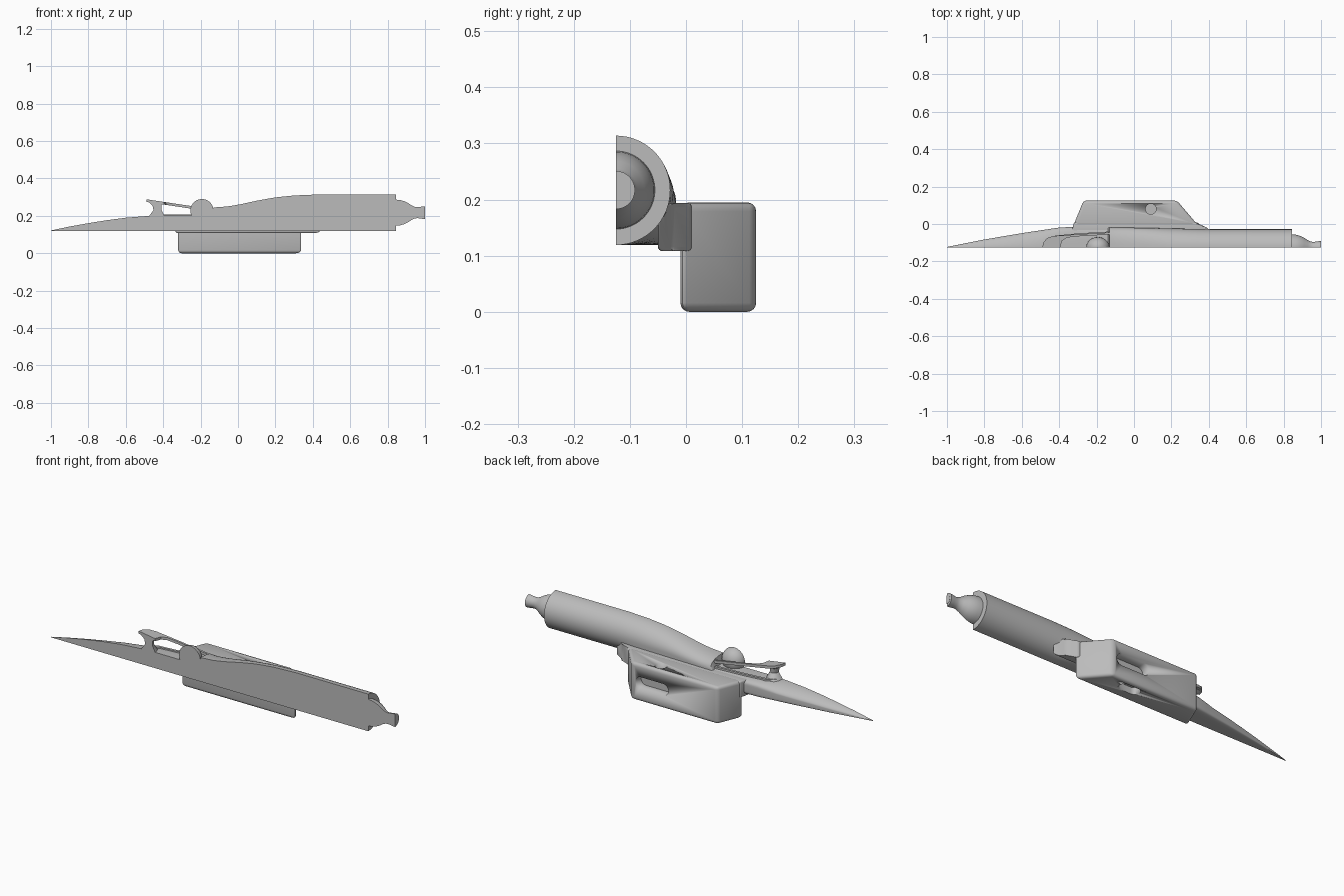
import bpy, bmesh, math

if "Cube" in bpy.data.objects:
    bpy.data.objects.remove(bpy.data.objects["Cube"])

CUT = -0.125   # flat lengthwise plane of the half hull
AXIS = 0.217   # height of the engine axis

grey = bpy.data.materials.new("light grey")
grey.use_nodes = True
grey.diffuse_color = (0.5, 0.5, 0.5, 1)
grey.node_tree.nodes["Principled BSDF"].inputs["Base Color"].default_value = (0.5, 0.5, 0.5, 1)


def finish(name, bm, smooth=True):
    bmesh.ops.recalc_face_normals(bm, faces=bm.faces)
    me = bpy.data.meshes.new(name)
    bm.to_mesh(me)
    bm.free()
    ob = bpy.data.objects.new(name, me)
    bpy.context.collection.objects.link(ob)
    me.materials.append(grey)
    if smooth:
        bpy.ops.object.select_all(action='DESELECT')
        ob.select_set(True)
        bpy.context.view_layer.objects.active = ob
        bpy.ops.object.shade_smooth_by_angle(angle=math.radians(35))
    return ob


def loft(name, rings):
    """Skin closed rings of equal length and cap both ends."""
    bm = bmesh.new()
    rows = [[bm.verts.new(p) for p in ring] for ring in rings]
    n = len(rows[0])
    for a, b in zip(rows, rows[1:]):
        for i in range(n):
            j = (i + 1) % n
            bm.faces.new((a[i], a[j], b[j], b[i]))
    bm.faces.new(rows[0])
    bm.faces.new(rows[-1])
    return finish(name, bm)


def prism(name, outline, bottom, top, bevel=0.0, smooth=True):
    """Extrude a plan outline; heights may be functions of x."""
    z = lambda h, x: h(x) if callable(h) else h
    bm = bmesh.new()
    lo = [bm.verts.new((x, y, z(bottom, x))) for x, y in outline]
    hi = [bm.verts.new((x, y, z(top, x))) for x, y in outline]
    n = len(lo)
    bm.faces.new(lo)
    bm.faces.new(hi)
    for i in range(n):
        j = (i + 1) % n
        bm.faces.new((lo[i], lo[j], hi[j], hi[i]))
    if bevel:
        bmesh.ops.bevel(bm, geom=list(bm.edges), offset=bevel, segments=4,
                        profile=0.5, affect='EDGES')
    return finish(name, bm, smooth)


def interp(table, x):
    for (x0, v0), (x1, v1) in zip(table, table[1:]):
        if x <= x1:
            return v0 + (v1 - v0) * max(0, x - x0) / (x1 - x0)
    return table[-1][1]


def half_section(x, width, bottom, mid, top, low_pow, high_pow, n=32):
    """Half superellipse with separate lower and upper roundness."""
    ring = []
    for i in range(n + 1):
        a = math.pi * (i / n - 0.5)
        p, h = (low_pow, mid - bottom) if a < 0 else (high_pow, top - mid)
        c, s = max(0, math.cos(a)), math.sin(a)
        ring.append((x, CUT + width * c ** (2 / p),
                     mid + h * math.copysign(abs(s) ** (2 / p), s)))
    return ring


# Hull: sharp wedge nose blending into a round engine barrel
width = [(-1, .002), (-.8, .042), (-.6, .076), (-.4, .106), (-.32, .11), (-.1, .107), (.4, .097)]
top = [(-1, .122), (-.9, .143), (-.8, .161), (-.7, .177), (-.6, .19), (-.5, .198), (-.4, .202),
       (-.14, .202), (-.13, .245), (-.06, .25), (0, .259), (.1, .281), (.2, .299), (.3, .309), (.42, .314)]
mid = [(-1, .121), (-.4, .168), (-.14, .175), (-.13, .19), (.1, .21), (.4, AXIS)]
xs = [-1 + .05 * i for i in range(18)] + [-.14, -.13] + [-.1 + .04 * i for i in range(14)] + [.845]
hull = []
for x in xs:
    low = interp([(-1, 8), (.05, 8), (.2, 4), (.4, 2)], x)
    high = interp([(-1, 1.5), (-.5, 1.8), (-.4, 3), (-.14, 3), (-.1, 2.4), (.2, 2)], x)
    hull.append(half_section(x, interp(width, x), .119, interp(mid, x), interp(top, x), low, high))
loft("hull", hull)

# Exhaust nozzle with a hollow tip
nozzle = [(.84, .07), (.865, .068), (.89, .061), (.91, .051), (.93, .038), (.945, .031),
          (.96, .029), (.98, .032), (1, .034)]
loft("exhaust_nozzle", [half_section(x, r, AXIS - r, AXIS, AXIS + r, 2, 2) for x, r in nozzle])
loft("exhaust_tip", [half_section(x, .022, AXIS - .022, AXIS, AXIS + .022, 2, 2) for x in (.99, 1.001)])

# Side pod and its filleted neck
pod = prism("side_pod", [(-.325, -.01), (-.27, .125), (.23, .125), (.345, -.01)], 0, .195, .016)
prism("pod_neck", [(-.335, -.05), (-.32, .01), (.335, .01), (.385, -.025), (.44, -.05)], .108, .194, .008)


# Recesses cut in the pod: side slot, upper and lower wells
def capsule(cx, cy, half, r, n=12):
    return [(cx + sx * half + r * math.cos(a), cy + r * math.sin(a))
            for sx, a0 in ((1, -math.pi / 2), (-1, math.pi / 2))
            for a in [a0 + math.pi * i / n for i in range(n + 1)]]


slot = prism("slot_cutter", capsule(.11, .1, .065, .03), -.05, .05)
slot.rotation_euler = (math.pi / 2, 0, 0)
slot.location = (0, .13, 0)
well = prism("upper_well_cutter", capsule(.09, .08, .0005, .028), .15, .25)
under = prism("lower_well_cutter", capsule(.09, .075, .03, .028), -.05, .035)
for cutter in (slot, well, under):
    cutter.hide_render = True
    cutter.hide_viewport = True
    mod = pod.modifiers.new("recess", 'BOOLEAN')
    mod.operation = 'DIFFERENCE'
    mod.solver = 'EXACT'
    mod.object = cutter

# Windscreen frame: sloping half hoop that falls toward the hull shoulder
outer = [(-.49, CUT), (-.485, -.1), (-.465, -.075), (-.43, -.064), (-.3, -.055), (-.125, -.045)]
inner = [(-.125, -.056), (-.3, -.066), (-.36, -.073), (-.385, -.09), (-.395, CUT)]
slope = lambda x: .287 - (x + .48) * .15
prism("windscreen_frame", outer + inner, lambda x: slope(x) - .014, slope)


# Strut under the windscreen, flared at both ends
strut = [(.19, -.435, .045), (.208, -.433, .036), (.23, -.43, .022), (.255, -.433, .024), (.275, -.44, .04)]
loft("windscreen_strut", [
    [(cx - r, CUT, z)] + [(cx - r * math.cos(a), CUT + 1.3 * r * math.sin(a), z)
                          for a in [math.pi * i / 12 for i in range(1, 12)]] + [(cx + r, CUT, z)]
    for z, cx, r in strut])

# Raised cockpit rim along the hull
rim_out = [(-.47, CUT), (-.46, -.09), (-.42, -.062), (-.3, -.05), (-.125, -.04)]
rim_in = [(x + .012, y - .012) for x, y in rim_out[:0:-1]] + [(-.455, CUT)]
prism("cockpit_rim", rim_out + rim_in, .18, .207)

# Domed headrest behind the windscreen
bm = bmesh.new()
bmesh.ops.create_uvsphere(bm, u_segments=32, v_segments=20, radius=1)
for v in bm.verts:
    v.co = (-.193 + .062 * v.co.x, CUT + .055 * v.co.y, .228 + .062 * v.co.z)
cut = bmesh.ops.bisect_plane(bm, geom=bm.verts[:] + bm.edges[:] + bm.faces[:],
                             plane_co=(0, CUT, 0), plane_no=(0, -1, 0), clear_outer=True)
bmesh.ops.holes_fill(bm, edges=[e for e in bm.edges if e.is_boundary])
finish("headrest_dome", bm)
